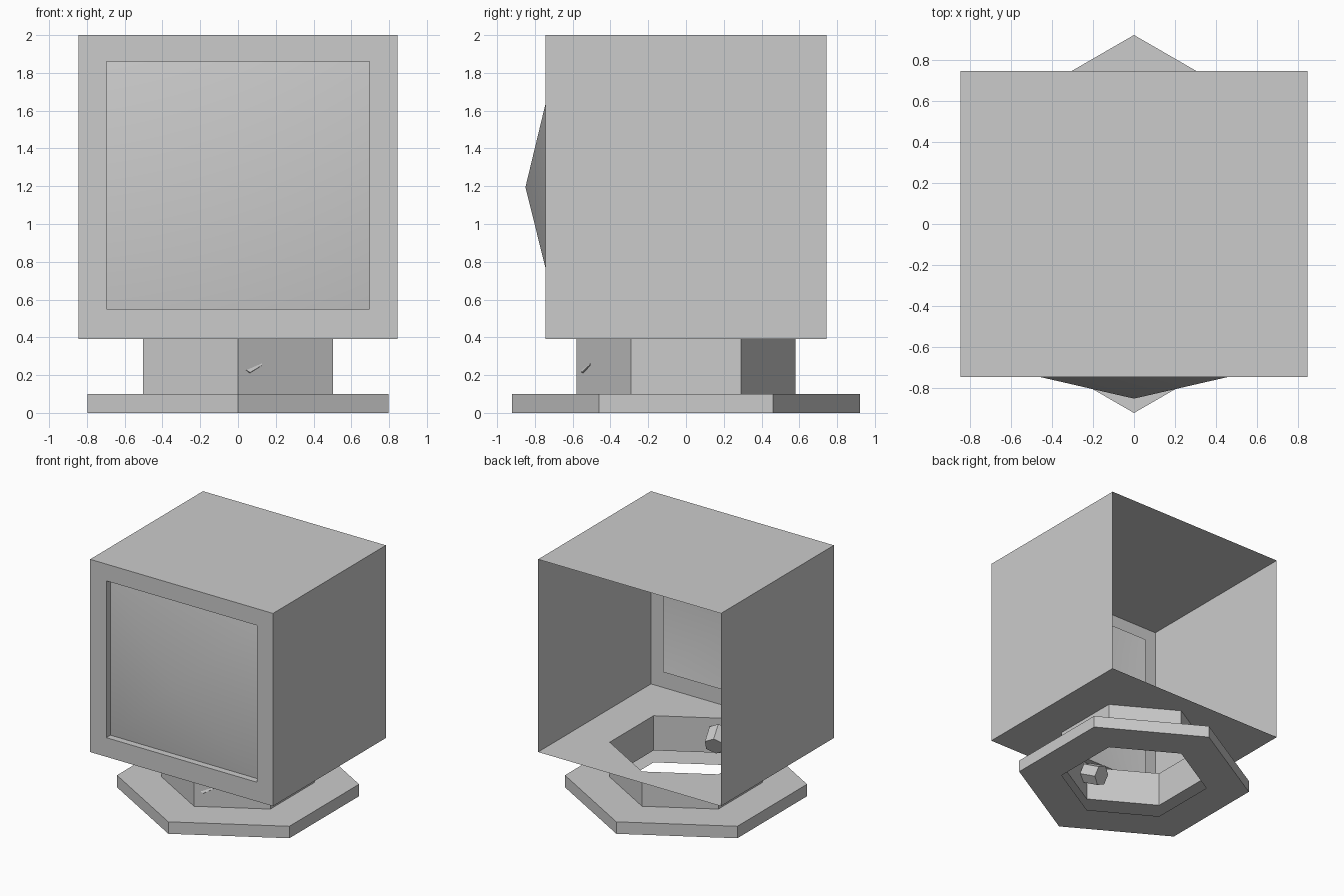
import bpy, bmesh, math
from mathutils import Euler

if "Cube" in bpy.data.objects:
    bpy.data.objects.remove(bpy.data.objects["Cube"])

W, D, Z0, Z1 = 0.845, 0.745, 0.39, 2.0      # case half width, half depth, bottom, top
OW, OZ0, OZ1, RY = 0.695, 0.55, 1.86, -0.69  # screen opening and recess depth


def make(name, bm):
    mesh = bpy.data.meshes.new(name)
    bm.to_mesh(mesh)
    bm.free()
    ob = bpy.data.objects.new(name, mesh)
    bpy.context.collection.objects.link(ob)
    return ob


def ring(bm, pts):
    return [bm.verts.new(p) for p in pts]


def bridge(bm, a, b):
    n = len(a)
    for i in range(n):
        j = (i + 1) % n
        bm.faces.new((a[i], a[j], b[j], b[i]))


def rect(w, z0, z1, y):
    return [(-w, y, z0), (w, y, z0), (w, y, z1), (-w, y, z1)]


def hexagon(r, z):
    return [(r * math.sin(i * math.pi / 3), -r * math.cos(i * math.pi / 3), z) for i in range(6)]


# Case: thin shell with an open back, front bezel and recessed screen opening
bm = bmesh.new()
back = ring(bm, rect(W, Z0, Z1, D))
front = ring(bm, rect(W, Z0, Z1, -D))
lip = ring(bm, rect(OW, OZ0, OZ1, -D))
inner = ring(bm, rect(OW, OZ0, OZ1, RY))
for i in (1, 2, 3):
    j = (i + 1) % 4
    bm.faces.new((back[i], back[j], front[j], front[i]))
bridge(bm, front, lip)
bridge(bm, lip, inner)

# Case floor: two halves around the hexagonal neck hole
h = ring(bm, hexagon(0.58, Z0))
mid_f = bm.verts.new((0, -D, Z0))
mid_b = bm.verts.new((0, D, Z0))
bm.faces.new((mid_f, front[1], back[1], mid_b, h[3], h[2], h[1], h[0]))
bm.faces.new((mid_b, back[0], front[0], mid_f, h[0], h[5], h[4], h[3]))
bmesh.ops.recalc_face_normals(bm, faces=bm.faces)
make("monitor_case", bm)

# Screen: shallow smooth bulge
bm = bmesh.new()
edge = ring(bm, rect(OW, OZ0, OZ1, RY))
tip = bm.verts.new((0, -0.85, (OZ0 + OZ1) / 2 - 0.01))
for i in range(4):
    f = bm.faces.new((edge[i], edge[(i + 1) % 4], tip))
    f.smooth = True
make("screen", bm)

# Stand: hollow hexagonal neck and ring-shaped foot
bm = bmesh.new()
loops = [ring(bm, hexagon(r, z)) for r, z in
         ((0.58, Z0), (0.58, 0.1), (0.92, 0.1), (0.92, 0), (0.58, 0))]
for a, b in zip(loops, loops[1:]):
    bridge(bm, b, a)
make("stand", bm)

# Knob: faceted plug inside the neck, one corner poking through the front
bm = bmesh.new()
bmesh.ops.create_cone(bm, cap_ends=True, segments=6, radius1=0.085, radius2=0.085, depth=0.15)
knob = make("knob", bm)
knob.location = (0.03, -0.455, 0.26)
knob.rotation_euler = Euler((math.radians(65), 0, math.radians(20)))
